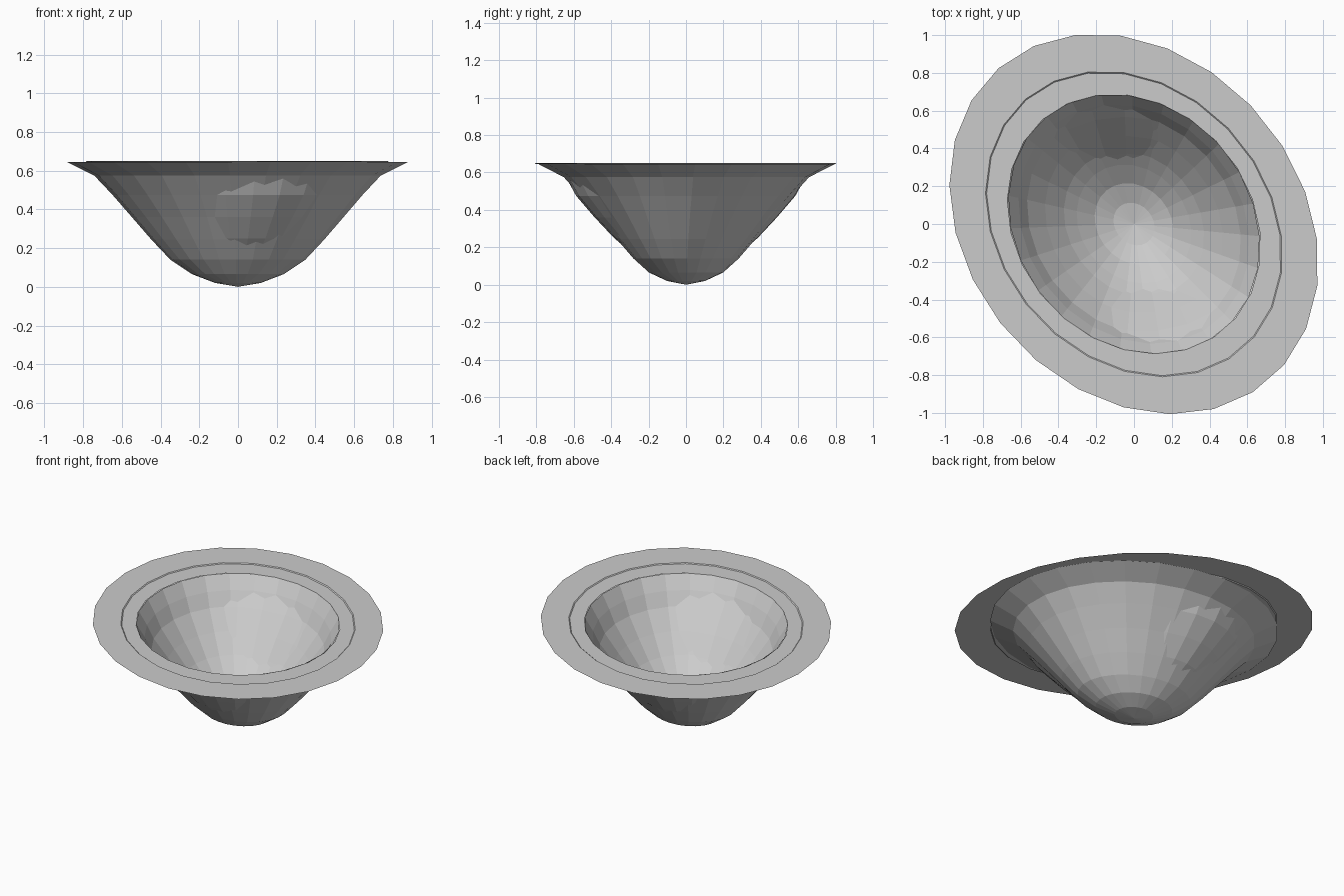
import bpy, bmesh
from math import sin, cos, radians, tau

cube = bpy.data.objects.get("Cube")
if cube:
    bpy.data.objects.remove(cube, do_unlink=True)

SIDES = 25

grey = bpy.data.materials.new("light grey")
grey.use_nodes = True
colour = (0.6, 0.6, 0.6, 1)
grey.diffuse_color = colour
grey.node_tree.nodes["Principled BSDF"].inputs["Base Color"].default_value = colour


def loft(name, sections, turn, closed_bottom=False):
    """Join elliptical sections (long radius, short radius, height), bottom or inside first."""
    bm = bmesh.new()
    c, s = cos(radians(turn)), sin(radians(turn))
    rings = []
    for a, b, z in sections:
        ring = []
        for i in range(SIDES):
            u, v = a * cos(tau * i / SIDES), b * sin(tau * i / SIDES)
            ring.append(bm.verts.new((u * c - v * s, u * s + v * c, z)))
        rings.append(ring)
    for low, high in zip(rings, rings[1:]):
        for i in range(SIDES):
            j = (i + 1) % SIDES
            bm.faces.new((low[i], low[j], high[j], high[i]))
    if closed_bottom:
        bottom = bm.verts.new((0, 0, sections[0][2] - 0.02))
        for i in range(SIDES):
            bm.faces.new((bottom, rings[0][(i + 1) % SIDES], rings[0][i]))
    mesh = bpy.data.meshes.new(name)
    bm.to_mesh(mesh)
    bm.free()
    mesh.materials.append(grey)
    obj = bpy.data.objects.new(name, mesh)
    bpy.context.collection.objects.link(obj)
    return obj


# Outer bowl, flaring out to meet the underside of the rim
loft("outer_bowl", [
    (0.12, 0.10, 0.02), (0.24, 0.195, 0.065), (0.355, 0.275, 0.14),
    (0.455, 0.365, 0.245), (0.555, 0.46, 0.36), (0.655, 0.56, 0.475),
    (0.75, 0.65, 0.575), (0.89, 0.785, 0.644)], 164, True)

# Inner bowl, turned against the outer one so that it breaks through on two sides
SLIM = 0.84
inner = [(0.12, 0.07), (0.23, 0.115), (0.335, 0.19), (0.41, 0.25),
         (0.52, 0.36), (0.625, 0.475), (0.675, 0.56), (0.735, 0.645)]
loft("inner_bowl", [(r, r * SLIM, z) for r, z in inner], 129, True)

# Flat rim with a shallow step around the opening
loft("rim", [(0.735, 0.735 * SLIM, 0.645), (0.87, 0.705, 0.645),
             (0.876, 0.711, 0.65), (1.093, 0.88, 0.65)], 131)
